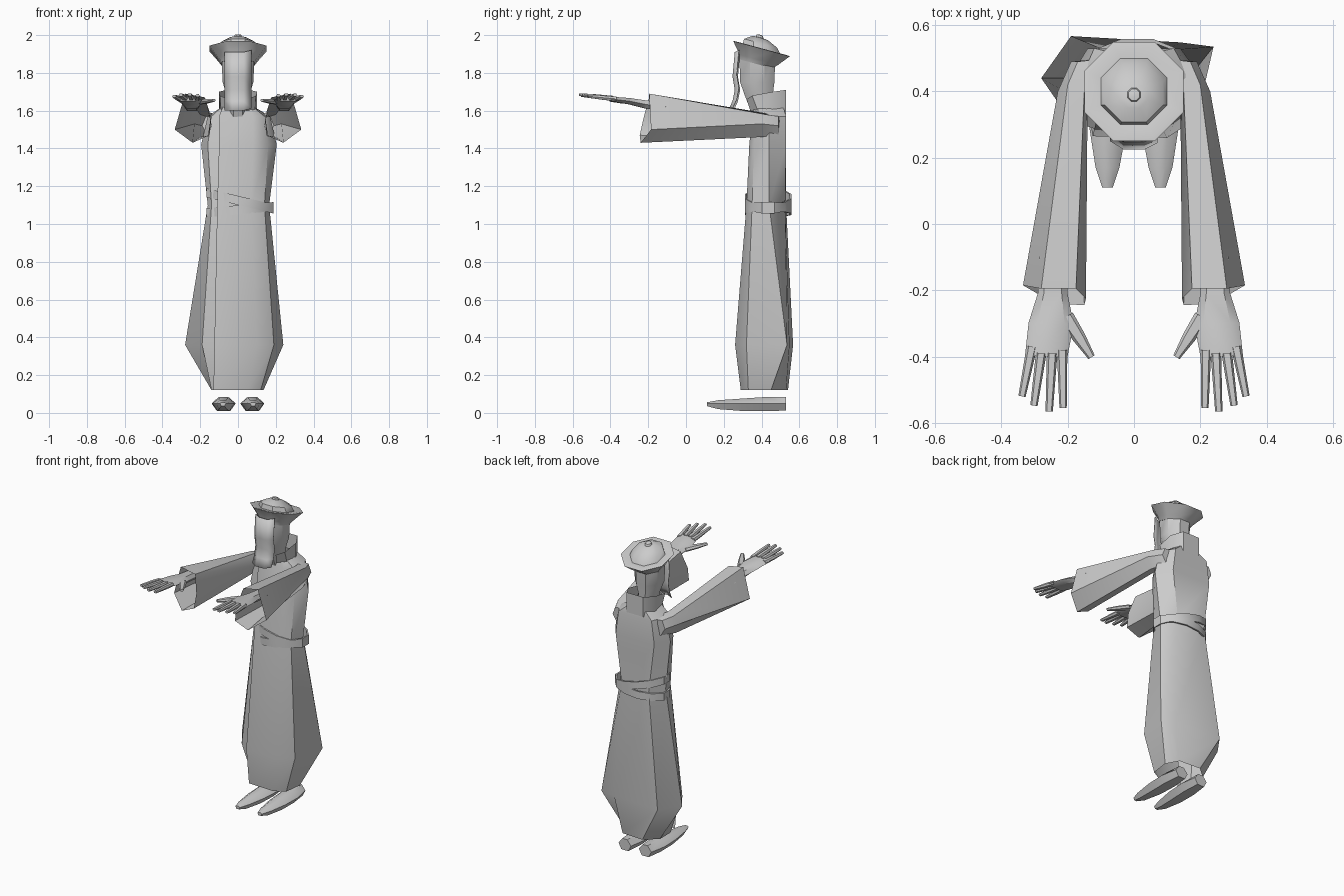
import bpy, bmesh, math
from mathutils import Vector

if "Cube" in bpy.data.objects:
    bpy.data.objects.remove(bpy.data.objects["Cube"])

grey = bpy.data.materials.new("cloth grey")
grey.diffuse_color = (0.6, 0.6, 0.6, 1)
grey.use_nodes = True
grey.node_tree.nodes["Principled BSDF"].inputs["Base Color"].default_value = grey.diffuse_color


def loft(name, rings, closed=True, caps=(False, False), angle=35, thick=0, mirror=False):
    """Skin a list of equally long point rings."""
    bm = bmesh.new()
    vs = [[bm.verts.new(p) for p in r] for r in rings]
    n = len(rings[0])
    for a, b in zip(vs, vs[1:]):
        for i in range(n if closed else n - 1):
            j = (i + 1) % n
            bm.faces.new((a[i], a[j], b[j], b[i]))
    if caps[0]:
        bm.faces.new(vs[0][::-1])
    if caps[1]:
        bm.faces.new(vs[-1])
    bmesh.ops.recalc_face_normals(bm, faces=bm.faces)
    me = bpy.data.meshes.new(name)
    bm.to_mesh(me)
    bm.free()
    me.materials.append(grey)
    ob = bpy.data.objects.new(name, me)
    bpy.context.collection.objects.link(ob)
    if mirror:
        ob.modifiers.new("mirror", 'MIRROR').use_mirror_merge = False
    if thick:
        ob.modifiers.new("thickness", 'SOLIDIFY').thickness = thick
    bpy.ops.object.select_all(action='DESELECT')
    ob.select_set(True)
    bpy.context.view_layer.objects.active = ob
    bpy.ops.object.shade_smooth_by_angle(angle=math.radians(angle))
    return ob


def oval(cx, cy, rx, ry, n, zf, turn=0.5):
    """Ring round (cx, cy) whose height is a function of x and y."""
    pts = []
    for i in range(n):
        a = math.tau * (i + turn) / n
        x, y = cx + rx * math.cos(a), cy + ry * math.sin(a)
        pts.append((x, y, zf(x, y)))
    return pts


# Robe: open hem, wide low skirt, narrow waist, overlapping front edge
sections = {
    0.12: [(-.13, .30), (.05, .29), (.12, .33), (.135, .45), (.09, .53), (-.06, .54), (-.14, .47), (-.14, .36)],
    0.36: [(-.125, .265), (.10, .26), (.19, .32), (.24, .535), (.14, .548), (-.19, .567), (-.28, .44), (-.19, .31)],
    1.10: [(-.11, .325), (.07, .32), (.14, .35), (.165, .44), (.10, .525), (-.10, .53), (-.16, .44), (-.14, .36)],
    1.42: [(-.10, .335), (.08, .335), (.16, .36), (.205, .44), (.14, .53), (-.14, .53), (-.195, .44), (-.16, .36)],
    1.57: [(-.10, .36), (.08, .35), (.14, .38), (.17, .44), (.12, .53), (-.12, .53), (-.16, .44), (-.14, .38)],
    1.62: [(-.08, .36), (.06, .36), (.08, .38), (.085, .44), (.06, .515), (-.06, .515), (-.08, .44), (-.085, .38)],
}
loft("robe", [[(x, y, z) for x, y in p + [(p[0][0] + .03, p[0][1] + .015)]]
              for z, p in sections.items()], closed=False, angle=40)

# Standing collar, open at the front
low = [(.04, .34, 1.60), (.09, .38, 1.60), (.10, .46, 1.59), (.06, .53, 1.58)]
top = [(.05, .32, 1.66), (.095, .35, 1.68), (.10, .46, 1.70), (.06, .53, 1.71)]
both = lambda h: h + [(-x, y, z) for x, y, z in h[::-1]]
loft("collar", [both(low), both(top)], closed=False)

# Sash: two crossing bands round the waist
for name, z0, slope in (("sash_upper", 1.125, -.24), ("sash_lower", 1.075, .09)):
    h = lambda d: (lambda x, y: z0 + slope * x + d)
    loft(name, [oval(.01, .435, r + .055, r, 12, h(d))
                for r, d in ((.118, -.024), (.128, -.024), (.128, .024), (.118, .024), (.118, -.024))])

# Sleeves: small at the shoulder, opening to a wide angular cuff
shoulder = [(.08, .50, 1.57), (.17, .49, 1.57), (.19, .49, 1.52), (.16, .49, 1.47), (.10, .49, 1.47), (.07, .49, 1.52)]
upper = [(.15, .40, 1.59), (.20, .42, 1.58), (.23, .40, 1.53), (.20, .39, 1.46), (.16, .38, 1.46), (.14, .38, 1.52)]
cuff = [(.175, -.195, 1.67), (.28, -.195, 1.69), (.335, -.185, 1.50), (.24, -.24, 1.43), (.15, -.245, 1.47),
        (.145, -.225, 1.56)]
loft("sleeve", [shoulder, upper, cuff], caps=(True, False), mirror=True)


def flat_ring(c, across, half, thick):
    """Six-sided flattened section across a hand part."""
    c, s = Vector(c), Vector(across).normalized() * half
    up = Vector((0, 0, thick))
    return [c - s, c - s * .6 + up, c + s * .6 + up, c + s, c + s * .6 - up, c - s * .6 - up]


# Hands: flat palm, four fingers and a thumb
palm = [((.245, -.10, 1.62), .040, .022), ((.245, -.21, 1.632), .045, .022), ((.25, -.30, 1.65), .068, .017),
        ((.265, -.40, 1.662), .064, .012)]
loft("palm", [flat_ring(c, (1, .04, 0), w, t) for c, w, t in palm], caps=(True, True), mirror=True)
fingers = [((.217, -.38, 1.664), (.214, -.555, 1.68)), ((.247, -.39, 1.667), (.256, -.566, 1.685)),
           ((.280, -.39, 1.666), (.302, -.548, 1.683)), ((.308, -.37, 1.662), (.338, -.52, 1.676)),
           ((.205, -.28, 1.645), (.128, -.402, 1.655))]
for i, (a, b) in enumerate(fingers):
    a, b = Vector(a), Vector(b)
    side = (b - a).cross(Vector((0, 0, 1)))
    w = .024 if i == 4 else .016
    loft("thumb" if i == 4 else f"finger_{i + 1}",
         [flat_ring(a, side, w, .012), flat_ring(a.lerp(b, .5), side, w * .85, .011), flat_ring(b, side, .011, .007)],
         caps=(True, True), mirror=True)

# Head and neck
head = [(1.55, .055, .36, .46), (1.68, .06, .31, .46), (1.75, .083, .285, .47), (1.90, .09, .28, .475)]
loft("head", [oval(0, (f + b) / 2, w * 1.06, (b - f) / 2 * 1.06, 8, lambda x, y: z) for z, w, f, b in head],
     caps=(True, True), angle=40)

# Paper strip hanging before the face
strip = [(.262, 1.91), (.25, 1.78), (.262, 1.71), (.25, 1.65), (.228, 1.60)]
loft("face_strip", [[(-.07, y + .025, z), (-.03, y, z), (.03, y, z), (.07, y + .02, z + .01)] for y, z in strip],
     closed=False, thick=.004)

# Hat: tilted flaring brim, sunken dome and a small button
tilt = lambda z: (lambda x, y: z - .27 * (y - .40))
hat = [(.37, .095, 1.84), (.385, .11, 1.865), (.40, .162, 1.928), (.40, .15, 1.93), (.40, .108, 1.925), (.395, .095, 1.955),
       (.392, .045, 1.982), (.39, .022, 1.985), (.39, .018, 1.997), (.39, .006, 2.0)]
loft("hat", [oval(0, y, r, r, 8, tilt(z)) for y, r, z in hat], caps=(True, True), angle=45)

# Shoes: pointed toe, flat sole
shoe = [(.11, .08, .016, .036, .056), (.17, .08, .036, .02, .067), (.30, .078, .058, .01, .076),
        (.42, .076, .064, .01, .084), (.53, .074, .045, .012, .085)]
loft("shoe", [[(x - w, y, .05), (x - w * .4, y, hi), (x + w * .4, y, hi), (x + w, y, .05),
               (x + w * .55, y, lo), (x - w * .55, y, lo)] for y, x, w, lo, hi in shoe],
     caps=(True, True), angle=45, mirror=True)
